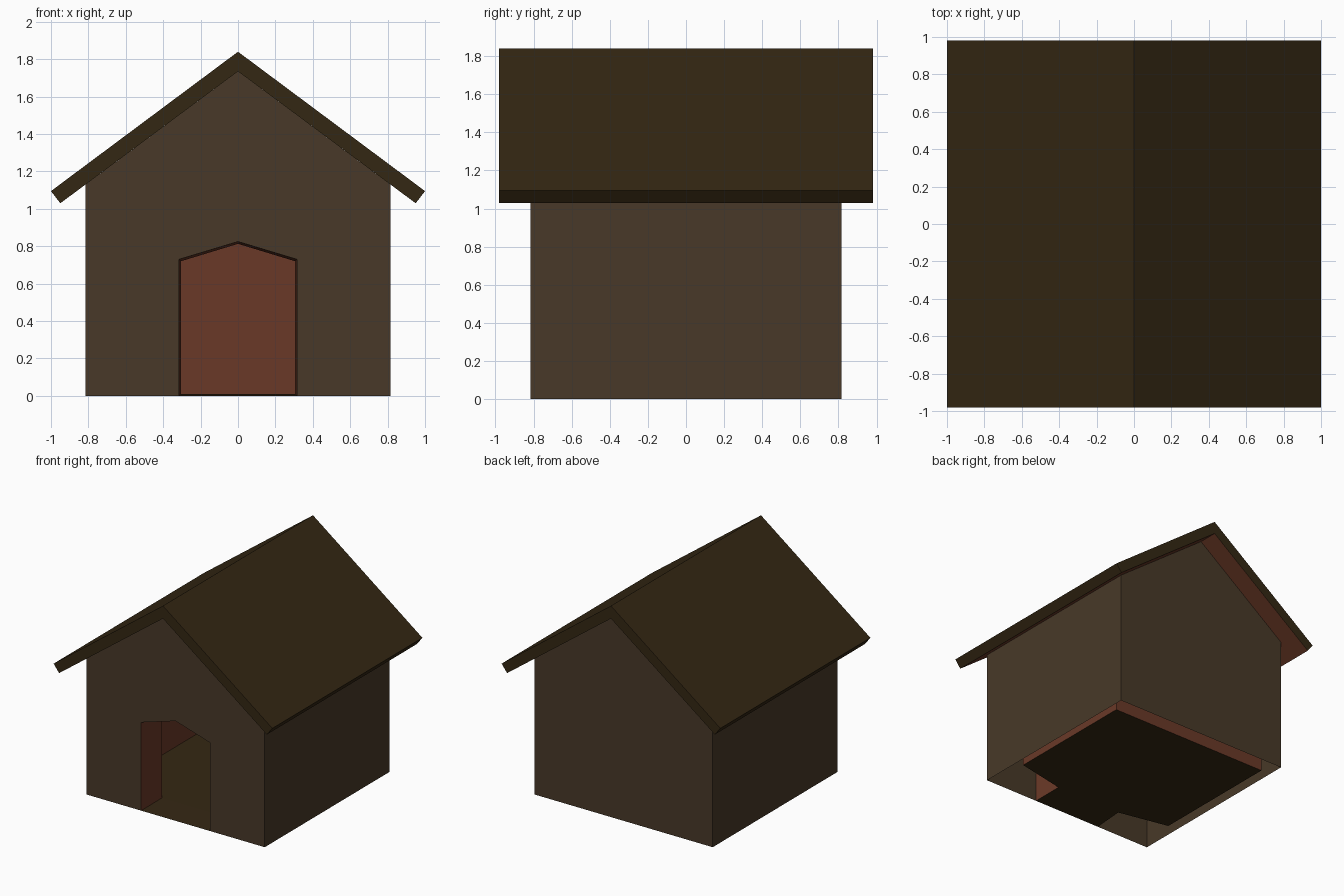
import bpy
import bmesh

cube = bpy.data.objects.get("Cube")
if cube:
    bpy.data.objects.remove(cube, do_unlink=True)


def material(name, rgb):
    """Flat material from display colour values, stored as linear."""
    linear = [((c / 255 + 0.055) / 1.055) ** 2.4 for c in rgb]
    mat = bpy.data.materials.new(name)
    mat.use_nodes = True
    mat.diffuse_color = (*linear, 1)
    bsdf = next(n for n in mat.node_tree.nodes if n.type == "BSDF_PRINCIPLED")
    bsdf.inputs["Base Color"].default_value = (*linear, 1)
    return mat


WALL = material("wall brown", (72, 57, 40))
ROOF = material("dark roof brown", (52, 39, 19))
RED = material("inner red brown", (106, 57, 39))


def gable(half, base, eave, peak, y):
    """Five-point house outline, counter-clockwise from the front."""
    return [(-half, y, base), (half, y, base), (half, y, eave),
            (0, y, peak), (-half, y, eave)]


def loft(name, rings, mats, skip=(), cap_first=False, cap_last=False, rule=None):
    """Bridge equal rings of points; skip names the ring segments left open."""
    bm = bmesh.new()
    loops = [[bm.verts.new(p) for p in ring] for ring in rings]
    count = len(loops[0])
    for a, b in zip(loops, loops[1:]):
        for i in range(count):
            if i not in skip:
                j = (i + 1) % count
                face = bm.faces.new((a[i], b[i], b[j], a[j]))
                face.material_index = rule(i) if rule else 0
    if cap_first:
        bm.faces.new(loops[0])
    if cap_last:
        bm.faces.new(loops[-1][::-1])
    mesh = bpy.data.meshes.new(name)
    bm.to_mesh(mesh)
    bm.free()
    for mat in mats:
        mesh.materials.append(mat)
    obj = bpy.data.objects.new(name, mesh)
    bpy.context.collection.objects.link(obj)
    return obj


FLOOR, TOPS = 0, (2, 3)
door_outer = gable(0.315, 0, 0.73, 0.825, -0.815)
door_inner = gable(0.305, 0.01, 0.72, 0.813, -0.555)
house_front = gable(0.815, 0, 1.13, 1.735, -0.815)
house_back = gable(0.815, 0, 1.13, 1.735, 0.815)

# Outer walls: front around the doorway, then sides and back, open below
loft("front_wall", [door_outer, house_front], [WALL], skip=(FLOOR,))
loft("side_and_back_walls", [house_front, house_back], [WALL],
     skip=(FLOOR, *TOPS), cap_last=True)

# Inner room and tapered doorway, with a dark floor
room = [gable(0.74, 0.01, 1.08, 1.62, y) for y in (0.667, -0.465)]
loft("inner_room", room + [door_inner, door_outer], [RED, ROOF],
     cap_first=True, rule=lambda i: 1 if i == FLOOR else 0)

# Roof: folded slab with a red underside
fold = [(-1, 1.095), (-0.95, 1.03), (0, 1.735), (0.95, 1.03), (1, 1.095), (0, 1.84)]
loft("roof", [[(x, y, z) for x, z in fold] for y in (-0.98, 0.98)], [ROOF, RED],
     cap_first=True, cap_last=True, rule=lambda i: 1 if i in (1, 2) else 0)
